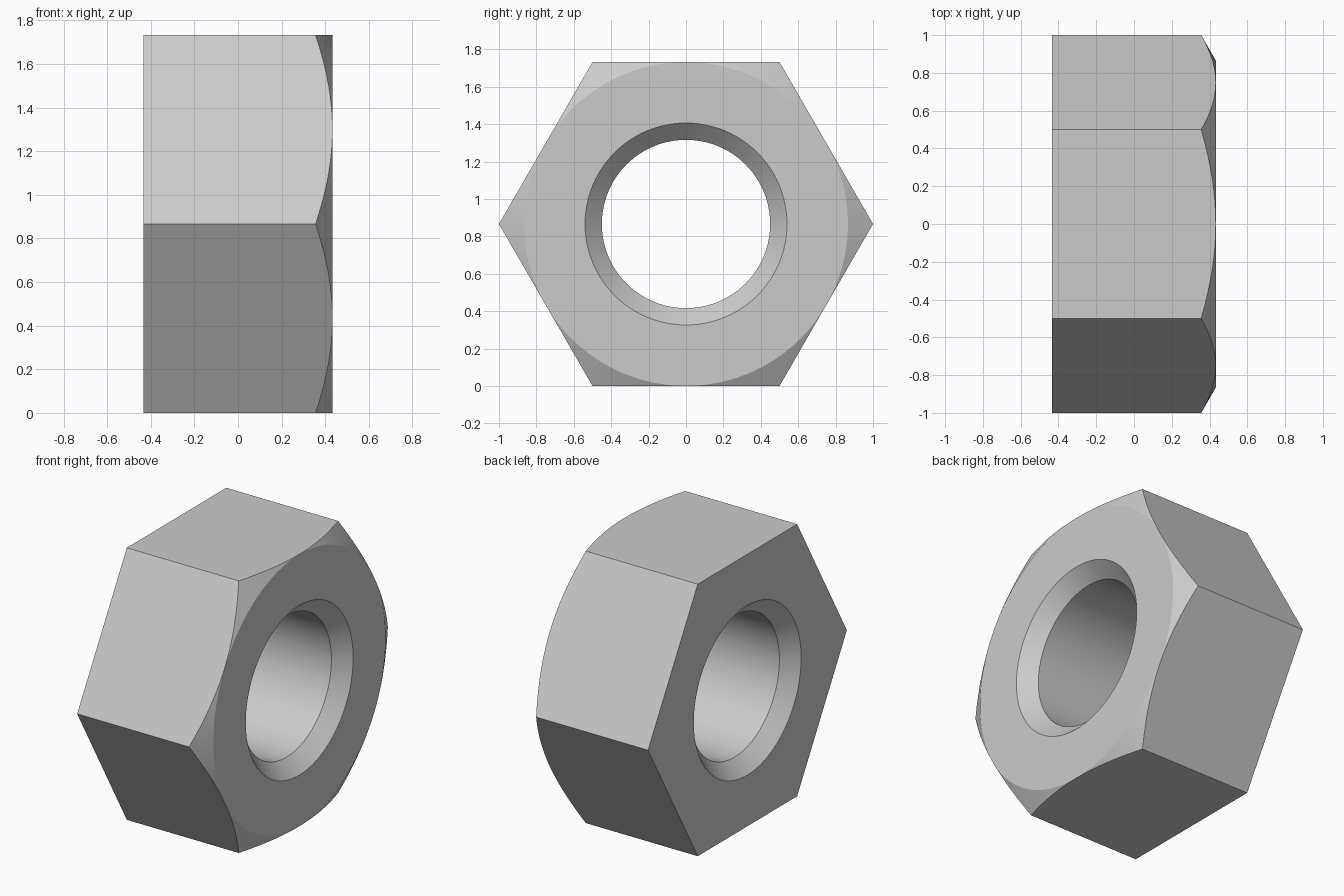
import bpy, bmesh, math

cube = bpy.data.objects.get("Cube")
if cube:
    bpy.data.objects.remove(cube, do_unlink=True)

SEGMENTS = 96                 # multiple of 12, so corners and flat centres get vertices
FLAT = math.sqrt(3) / 2       # centre to flat
HALF = 0.433                  # half thickness along x
HOLE, MOUTH = 0.45, 0.54      # bore and countersink radii
SINK = MOUTH - HOLE           # 45 degree countersink


def hex_radius(angle):
    """Distance from the axis to the hexagon outline."""
    sector = math.pi / 3
    return FLAT / math.cos(angle % sector - sector / 2)


def chamfer_x(angle):
    """Where the 30 degree corner cone meets the side flats."""
    return HALF - (hex_radius(angle) - FLAT) * math.tan(math.pi / 6)


def circle(radius, x):
    return lambda a: (radius, x)


# Cross-section around the axis, as (radius, x) per angle
section = [
    circle(HOLE, SINK - HALF),
    circle(MOUTH, -HALF),
    lambda a: (hex_radius(a), -HALF),
    lambda a: (hex_radius(a), chamfer_x(a)),
    circle(FLAT, HALF),
    circle(MOUTH, HALF),
    circle(HOLE, HALF - SINK),
]

# Rings of vertices joined into a closed band
bm = bmesh.new()
rings = []
for point in section:
    ring = []
    for i in range(SEGMENTS):
        a = math.tau * i / SEGMENTS
        r, x = point(a)
        ring.append(bm.verts.new((x, r * math.cos(a), FLAT + r * math.sin(a))))
    rings.append(ring)
for k, ring in enumerate(rings):
    after = rings[(k + 1) % len(rings)]
    for i in range(SEGMENTS):
        j = (i + 1) % SEGMENTS
        bm.faces.new((ring[i], ring[j], after[j], after[i]))
# The chamfer vanishes at the middle of each flat
bmesh.ops.remove_doubles(bm, verts=bm.verts, dist=0.0001)
bmesh.ops.recalc_face_normals(bm, faces=bm.faces)

mesh = bpy.data.meshes.new("hex_nut")
bm.to_mesh(mesh)
bm.free()
nut = bpy.data.objects.new("hex_nut", mesh)
bpy.context.collection.objects.link(nut)

# Plain grey metal
grey = bpy.data.materials.new("light_grey")
grey.use_nodes = True
colour = (0.6, 0.6, 0.6, 1)
grey.diffuse_color = colour
grey.node_tree.nodes["Principled BSDF"].inputs["Base Color"].default_value = colour
mesh.materials.append(grey)

# Smooth bore and cones, crisp edges
bpy.ops.object.select_all(action="DESELECT")
nut.select_set(True)
bpy.context.view_layer.objects.active = nut
bpy.ops.object.shade_smooth_by_angle(angle=math.radians(25))
